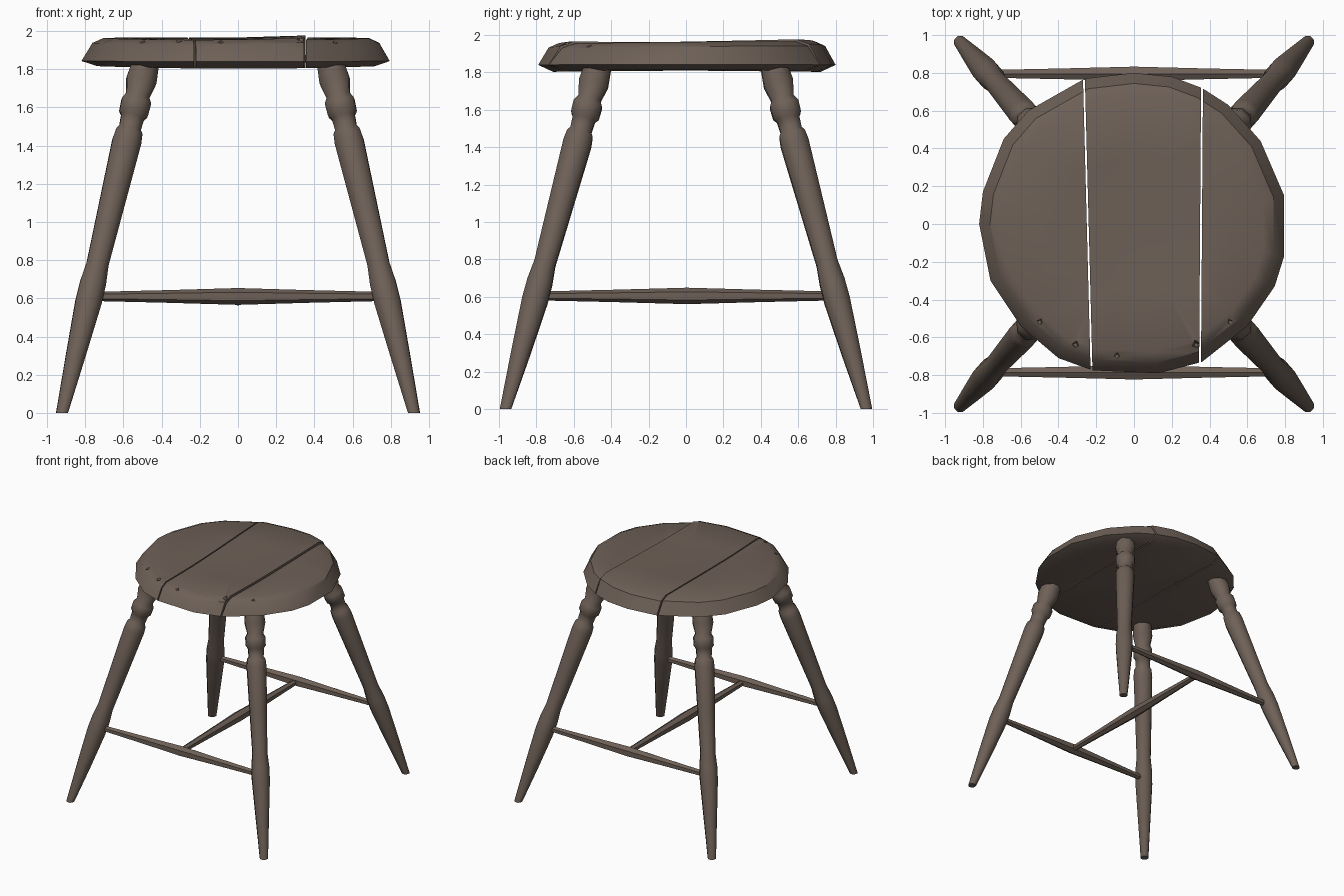
import bpy, bmesh, math
from mathutils import Vector, Matrix

cube = bpy.data.objects.get("Cube")
if cube:
    bpy.data.objects.remove(cube, do_unlink=True)

wood = bpy.data.materials.new("dark brown wood")
wood.use_nodes = True
colour = (0.155, 0.118, 0.095, 1)
wood.diffuse_color = colour
wood.node_tree.nodes["Principled BSDF"].inputs["Base Color"].default_value = colour
wood.node_tree.nodes["Principled BSDF"].inputs["Roughness"].default_value = 0.9


def make_object(name, bm):
    bmesh.ops.recalc_face_normals(bm, faces=bm.faces)
    mesh = bpy.data.meshes.new(name)
    bm.to_mesh(mesh)
    bm.free()
    mesh.materials.append(wood)
    obj = bpy.data.objects.new(name, mesh)
    bpy.context.collection.objects.link(obj)
    return obj


def smooth(obj, degrees):
    bpy.ops.object.select_all(action="DESELECT")
    obj.select_set(True)
    bpy.context.view_layer.objects.active = obj
    bpy.ops.object.shade_smooth_by_angle(angle=math.radians(degrees))


def skin(bm, rings):
    """Bridge matching rings of vertices with quads."""
    for low, high in zip(rings, rings[1:]):
        n = len(low)
        for i in range(n):
            j = (i + 1) % n
            bm.faces.new((low[i], low[j], high[j], high[i]))


def turned(name, start, end, profile, sides=8, flat_foot=False):
    """Turned spindle; profile holds (fraction along axis, radius)."""
    start, end = Vector(start), Vector(end)
    turn = (end - start).to_track_quat("Z", "Y")
    bm = bmesh.new()
    rings = []
    for t, r in profile:
        ring = []
        for i in range(sides):
            a = math.tau * (i + 0.5) / sides
            offset = turn @ Vector((r * math.cos(a), r * math.sin(a), 0))
            ring.append(bm.verts.new(start.lerp(end, t) + offset))
        rings.append(ring)
    if flat_foot:
        for v in rings[0]:
            v.co.z = 0
    skin(bm, rings)
    bm.faces.new(rings[0])
    bm.faces.new(rings[-1])
    smooth(make_object(name, bm), 48)


# Four splayed legs with turned collars near the top
leg_heights = [(0, 0.034), (0.3, 0.055), (0.58, 0.074), (0.68, 0.073), (0.78, 0.062),
               (1.1, 0.072), (1.42, 0.082), (1.47, 0.076), (1.49, 0.062), (1.55, 0.066),
               (1.57, 0.082), (1.63, 0.084), (1.66, 0.066), (1.74, 0.086), (1.83, 0.076)]
leg_profile = [(z / 1.83, r) for z, r in leg_heights]
for sx, side in ((1, "left"), (-1, "right")):
    for sy, end in ((-1, "front"), (1, "back")):
        turned(f"{end}_{side}_leg", (0.922 * sx, 0.965 * sy, 0), (0.485 * sx, 0.47 * sy, 1.83),
               leg_profile, flat_foot=True)

# Stretchers, thickest in the middle
bar = [(0, 0.024), (0.25, 0.033), (0.5, 0.044), (0.75, 0.033), (1, 0.024)]
for y, end in ((-0.785, "front"), (0.795, "back")):
    turned(f"{end}_stretcher", (-0.75, y, 0.61), (0.75, y, 0.61), bar, 6)
turned("middle_stretcher", (0, -0.78, 0.605), (0, 0.79, 0.605), bar, 6)

# Seat: hand-cut round outline, bevelled rim and slightly dished top
outline = [(0.795, 0.15), (0.67, 0.44), (0.5, 0.63), (0.36, 0.72), (0.2, 0.78), (0, 0.8),
           (-0.26, 0.77), (-0.56, 0.6), (-0.69, 0.45), (-0.8, 0.17), (-0.82, 0), (-0.76, -0.3),
           (-0.6, -0.54), (-0.4, -0.71), (-0.22, -0.775), (0.13, -0.79), (0.36, -0.73),
           (0.6, -0.54), (0.745, -0.33), (0.795, -0.17)]
seat_rings = [(0.9, 1.803), (1, 1.84), (0.93, 1.935), (0.86, 1.96), (0.45, 1.951)]


def seat_mesh():
    bm = bmesh.new()
    rings = []
    for k, (s, z) in enumerate(seat_rings):
        lift = 0.02 if k == 0 else 0.005
        rings.append([bm.verts.new((x * s, y * s, z + lift * x * x + 0.008 * y * (k > 1)))
                      for x, y in outline])
    skin(bm, rings)
    for ring, z in ((rings[0], 1.81), (rings[-1], 1.945)):
        centre = bm.verts.new((0, 0, z))
        for i, v in enumerate(ring):
            bm.faces.new((v, ring[(i + 1) % len(ring)], centre))
    bmesh.ops.recalc_face_normals(bm, faces=bm.faces)
    return bm


def trim(bm, point, keep):
    """Cut the seat along an upright plane, keep the given side and cap it."""
    geom = bm.verts[:] + bm.edges[:] + bm.faces[:]
    cut = bmesh.ops.bisect_plane(bm, geom=geom, plane_co=point, plane_no=keep, clear_inner=True)
    edges = [e for e in cut["geom_cut"] if isinstance(e, bmesh.types.BMEdge)]
    bmesh.ops.holes_fill(bm, edges=edges, sides=0)


# Small square pits along the front of the seat
pits = bmesh.new()
for x, y in ((-0.5, -0.52), (-0.31, -0.64), (-0.09, -0.7), (0.33, -0.64), (0.51, -0.52)):
    bmesh.ops.create_cone(pits, cap_ends=True, segments=4, radius1=0.012, radius2=0.042,
                          depth=0.06, matrix=Matrix.Translation((x, y, 1.965)) @ Matrix.Rotation(x, 4, "Z"))
cutter = make_object("pit_cutter", pits)
cutter.hide_render = True

# Three planks separated by narrow gaps
gap = 0.005
left_no, right_no = Vector((1, 0.026, 0)), Vector((1, -0.007, 0))
left_co, right_co = Vector((-0.245, 0, 0)), Vector((0.355, 0, 0))
shift = Vector((gap, 0, 0))
planks = {
    "seat_plank_right": [(left_co - shift, -left_no)],
    "seat_plank_middle": [(left_co + shift, left_no), (right_co - shift, -right_no)],
    "seat_plank_left": [(right_co + shift, right_no)],
}
for name, cuts in planks.items():
    bm = seat_mesh()
    for point, keep in cuts:
        trim(bm, point, keep)
    if "middle" in name:
        for v in bm.verts:
            v.co.z += 0.03 * max(v.co.x, 0) * (v.co.z > 1.9)
    bmesh.ops.triangulate(bm, faces=[f for f in bm.faces if len(f.verts) > 4])
    plank = make_object(name, bm)
    mod = plank.modifiers.new("pits", "BOOLEAN")
    mod.object = cutter
    mod.operation = "DIFFERENCE"
    mod.solver = "EXACT"
    bpy.ops.object.select_all(action="DESELECT")
    plank.select_set(True)
    bpy.context.view_layer.objects.active = plank
    bpy.ops.object.modifier_apply(modifier=mod.name)
    smooth(plank, 35)
bpy.data.objects.remove(cutter, do_unlink=True)
